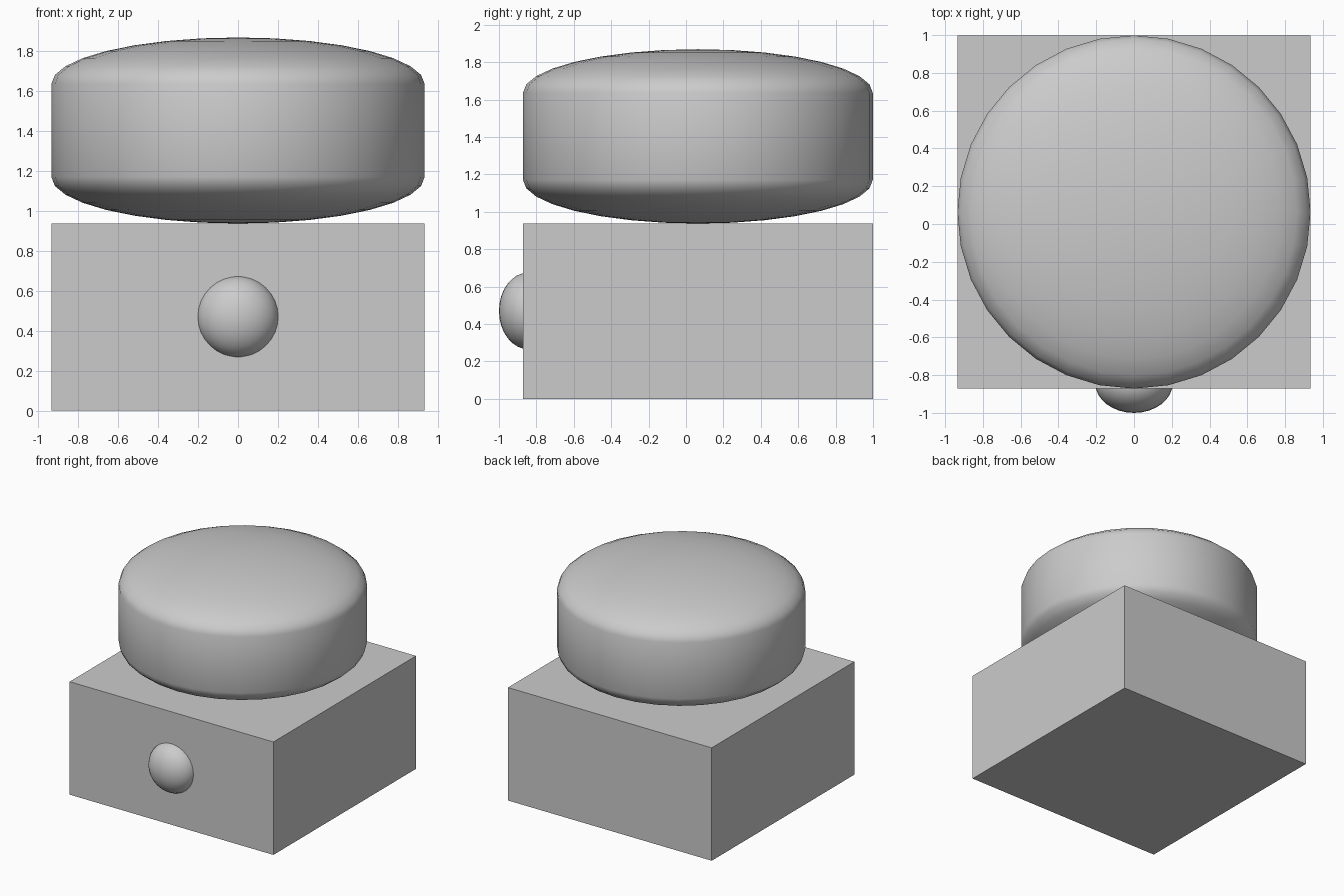
import bpy, bmesh, math

if "Cube" in bpy.data.objects:
    bpy.data.objects.remove(bpy.data.objects["Cube"])

R = 0.935       # half width of the base and radius of the cushion
CY = 0.0635     # depth centre of base and cushion


def smooth(obj):
    for p in obj.data.polygons:
        p.use_smooth = True


def revolve(name, profile, segments, location):
    """Spin a pole-to-pole (radius, z) profile around the z axis."""
    bm = bmesh.new()
    verts = [bm.verts.new((r, 0, z)) for r, z in profile]
    edges = [bm.edges.new(pair) for pair in zip(verts, verts[1:])]
    bmesh.ops.spin(bm, geom=verts + edges, axis=(0, 0, 1), cent=(0, 0, 0),
                   angle=math.tau, steps=segments, use_duplicate=False)
    bmesh.ops.remove_doubles(bm, verts=bm.verts, dist=1e-4)
    bmesh.ops.recalc_face_normals(bm, faces=bm.faces)
    mesh = bpy.data.meshes.new(name)
    bm.to_mesh(mesh)
    bm.free()
    obj = bpy.data.objects.new(name, mesh)
    bpy.context.collection.objects.link(obj)
    obj.location = location
    smooth(obj)
    return obj


# Base block
bpy.ops.mesh.primitive_cube_add(size=1, location=(0, CY, 0.4685))
base = bpy.context.object
base.name = "base_block"
base.scale = (2 * R, 2 * R, 0.937)

# Round cap: a flattened capsule, straight wall between two shallow domes
half_wall = dome = 0.233
arc = [math.radians(90 * i / 8) for i in range(9)]
upper = [(R * math.cos(a), half_wall + dome * math.sin(a)) for a in arc]
upper[-1] = (0, half_wall + dome)
lower = [(r, -z) for r, z in reversed(upper)]
revolve("round_cap", lower + upper, 32, (0, CY, 1.403))

# Front button: flattened ball sunk into the block
bpy.ops.mesh.primitive_uv_sphere_add(segments=32, ring_count=16, radius=1,
                                     location=(0, -0.843, 0.47))
button = bpy.context.object
button.name = "front_button"
button.scale = (0.205, 0.157, 0.205)
smooth(button)
